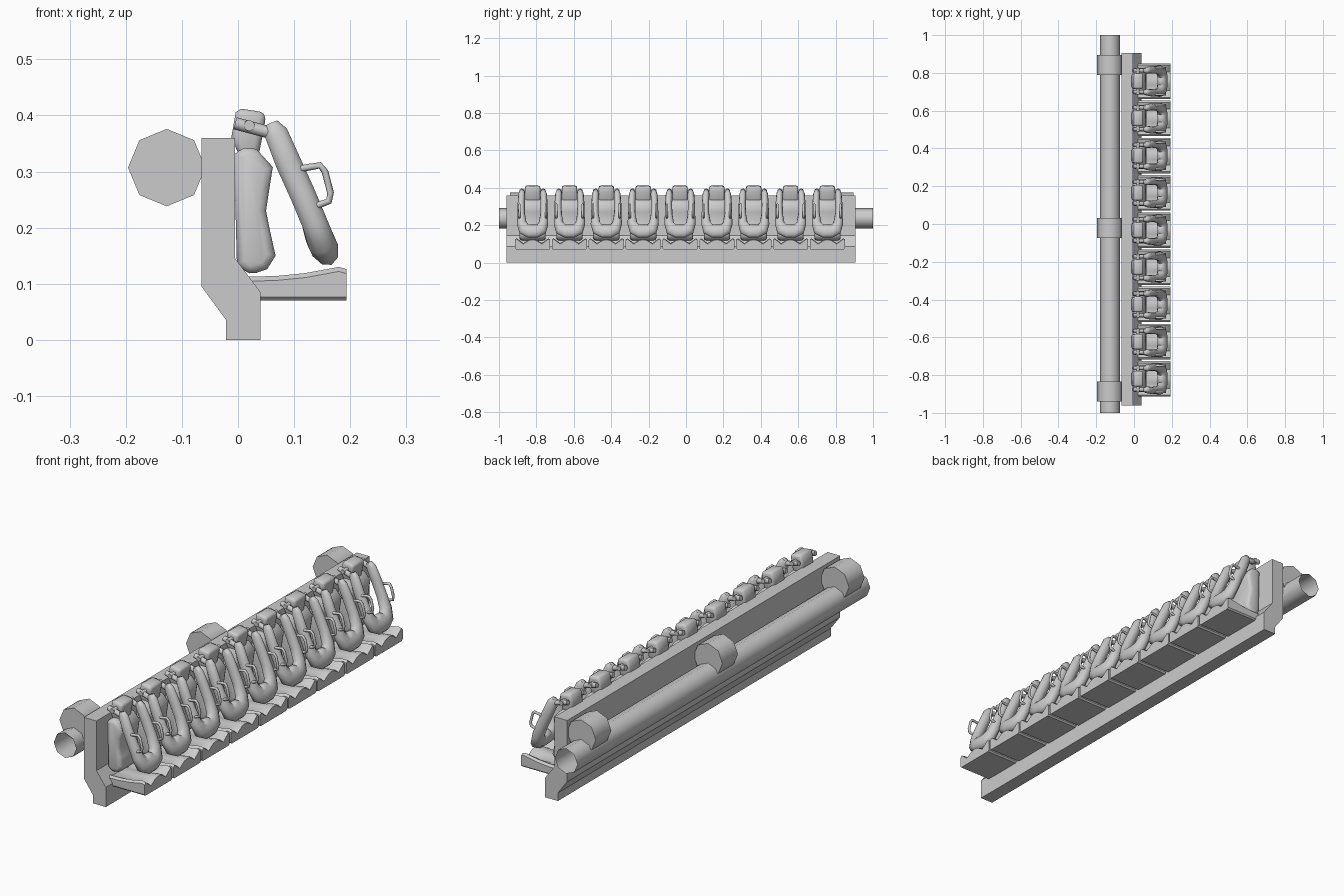
import bpy, bmesh
from math import cos, sin, pi
from mathutils import Vector

cube = bpy.data.objects.get("Cube")
if cube:
    bpy.data.objects.remove(cube, do_unlink=True)

grey = bpy.data.materials.new("light grey")
grey.use_nodes = True
grey.diffuse_color = (0.6, 0.6, 0.6, 1)
grey.node_tree.nodes["Principled BSDF"].inputs["Base Color"].default_value = (0.6, 0.6, 0.6, 1)


def finish(name, bm, bevel=0, smooth=None):
    """Turn a bmesh into a named object, with optional bevel and smooth shading."""
    bmesh.ops.recalc_face_normals(bm, faces=bm.faces)
    if bevel:
        edges = [e for e in bm.edges if e.calc_face_angle(0) > 0.9]
        bmesh.ops.bevel(bm, geom=edges, offset=bevel, segments=2, profile=0.5,
                        affect='EDGES', clamp_overlap=True)
    mesh = bpy.data.meshes.new(name)
    bm.to_mesh(mesh)
    bm.free()
    mesh.materials.append(grey)
    ob = bpy.data.objects.new(name, mesh)
    bpy.context.collection.objects.link(ob)
    if smooth:
        bpy.ops.object.select_all(action='DESELECT')
        ob.select_set(True)
        bpy.context.view_layer.objects.active = ob
        bpy.ops.object.shade_smooth_by_angle(angle=smooth)
    return ob


def extrude_y(name, profile, y0, y1, bevel=0, smooth=None):
    """Extrude an x-z outline along y."""
    bm = bmesh.new()
    face = bm.faces.new([bm.verts.new((x, y0, z)) for x, z in profile])
    ext = bmesh.ops.extrude_face_region(bm, geom=[face], use_keep_orig=True)
    moved = [g for g in ext['geom'] if isinstance(g, bmesh.types.BMVert)]
    bmesh.ops.translate(bm, verts=moved, vec=(0, y1 - y0, 0))
    return finish(name, bm, bevel, smooth)


def sweep(name, path, radii, normal, sides=8, smooth=1.2):
    """Sweep an oval along a path; radii are (in the path's plane, across it)."""
    bm = bmesh.new()
    pts = [Vector(p) for p in path]
    n = Vector(normal).normalized()
    rings = []
    for i, p in enumerate(pts):
        tangent = pts[min(i + 1, len(pts) - 1)] - pts[max(i - 1, 0)]
        side = tangent.cross(n).normalized()
        a, b = radii[i]
        rings.append([bm.verts.new(p + side * a * cos(2 * pi * k / sides)
                                   + n * b * sin(2 * pi * k / sides)) for k in range(sides)])
    for r, s in zip(rings, rings[1:]):
        for k in range(sides):
            bm.faces.new((r[k], r[(k + 1) % sides], s[(k + 1) % sides], s[k]))
    bm.faces.new(rings[0])
    bm.faces.new(rings[-1])
    return finish(name, bm, 0, smooth)


def octagon(x, z, r):
    return [(x + r * cos(k * pi / 4), z + r * sin(k * pi / 4)) for k in range(8)]


# Backboard that carries the row
extrude_y("backboard", [(-.065, .36), (-.005, .36), (-.005, .145), (.04, .085), (.04, 0),
                        (-.021, 0), (-.021, .035), (-.065, .095)], -.96, .905)

# Open main tube and its three clamps
tube = extrude_y("main_tube", octagon(-.127, .237, .054), -1, 1)
bm = bmesh.new()
bm.from_mesh(tube.data)
bmesh.ops.delete(bm, geom=[f for f in bm.faces if len(f.verts) > 4], context='FACES_ONLY')
for f in bm.faces:
    f.smooth = True
bm.to_mesh(tube.data)
bm.free()
for i, y in enumerate((-.887, -.022, .843)):
    extrude_y(f"tube_clamp_{i + 1}", octagon(-.127, .307, .069), y - .053, y + .053, 0, 0.9)


def seat_pan():
    """Pan with raised sides and a low ridge between the legs."""
    bm = bmesh.new()
    rows = []
    for x, edge in ((0, .112), (.07, .114), (.12, .119), (.18, .13), (.193, .126)):
        dip = edge - .004 - x * .12
        half = [(0, edge - .004), (.02, edge - .008), (.05, dip), (.085, edge), (.094, edge - .008)]
        top = [(-y, z) for y, z in reversed(half[1:])] + half
        ring = top + [(.094, .076), (.088, .07), (-.088, .07), (-.094, .076)]
        rows.append([bm.verts.new((x, y, z)) for y, z in ring])
    for r, s in zip(rows, rows[1:]):
        for k in range(len(r)):
            j = (k + 1) % len(r)
            bm.faces.new((r[k], r[j], s[j], s[k]))
    bm.faces.new(rows[0])
    bm.faces.new(rows[-1])
    return finish("seat_pan", bm, 0, 0.7)


# One seat, centred on y = 0
parts = [
    seat_pan(),
    extrude_y("backrest", [(-.007, .33), (.01, .345), (.033, .34), (.062, .308), (.056, .27),
                           (.05, .23), (.058, .19), (.067, .15), (.052, .126), (.02, .115),
                           (-.002, .135)], -.07, .07, .014, 0.9),
    extrude_y("headrest", [(-.012, .36), (-.004, .406), (.006, .412), (.05, .405), (.047, .38),
                           (.036, .325), (.004, .325)], -.041, .041, .011, 0.9),
    sweep("headrest_bar", [(.02, -.07, .382), (.02, .07, .382)], [(.01, .01)] * 2, (1, 0, 0)),
]

# Over-shoulder restraint: a padded U joined across the chest
half = [((.060, .056, .386), .012, .012), ((.068, .058, .368), .018, .022),
        ((.090, .061, .315), .019, .024), ((.115, .061, .26), .02, .024),
        ((.136, .058, .21), .026, .024), ((.147, .044, .178), .035, .026),
        ((.151, .02, .17), .04, .026)]
mirrored = [((x, -y, z), a, b) for (x, y, z), a, b in reversed(half)]
loop = half + mirrored
parts.append(sweep("shoulder_restraint", [h[0] for h in loop],
                   [h[1:] for h in loop], (.92, 0, .4), 10))

# Pivot arms and grab handles, one on each side
for side, s in (("left", 1), ("right", -1)):
    parts.append(sweep(f"{side}_pivot_arm", [(-.005, s * .057, .386), (.066, s * .057, .367)],
                       [(.011, .011)] * 2, (0, 1, 0)))
    grip = [(.112, .305), (.128, .308), (.146, .311), (.155, .3), (.165, .262),
            (.162, .247), (.148, .242), (.13, .235)]
    parts.append(sweep(f"{side}_grab_handle", [(x, s * .07, z) for x, z in grip],
                       [(.006, .006)] * len(grip), (0, 1, 0), 6))

# Repeat the seat along the row
SEATS, PITCH, MIDDLE = 9, .197, -.032
for i in range(SEATS):
    y = MIDDLE + (i - SEATS // 2) * PITCH
    for part in parts:
        ob = part if i == SEATS - 1 else part.copy()
        if ob is not part:
            bpy.context.collection.objects.link(ob)
        ob.location.y = y
        ob.name = f"{part.name}_{i + 1}"
